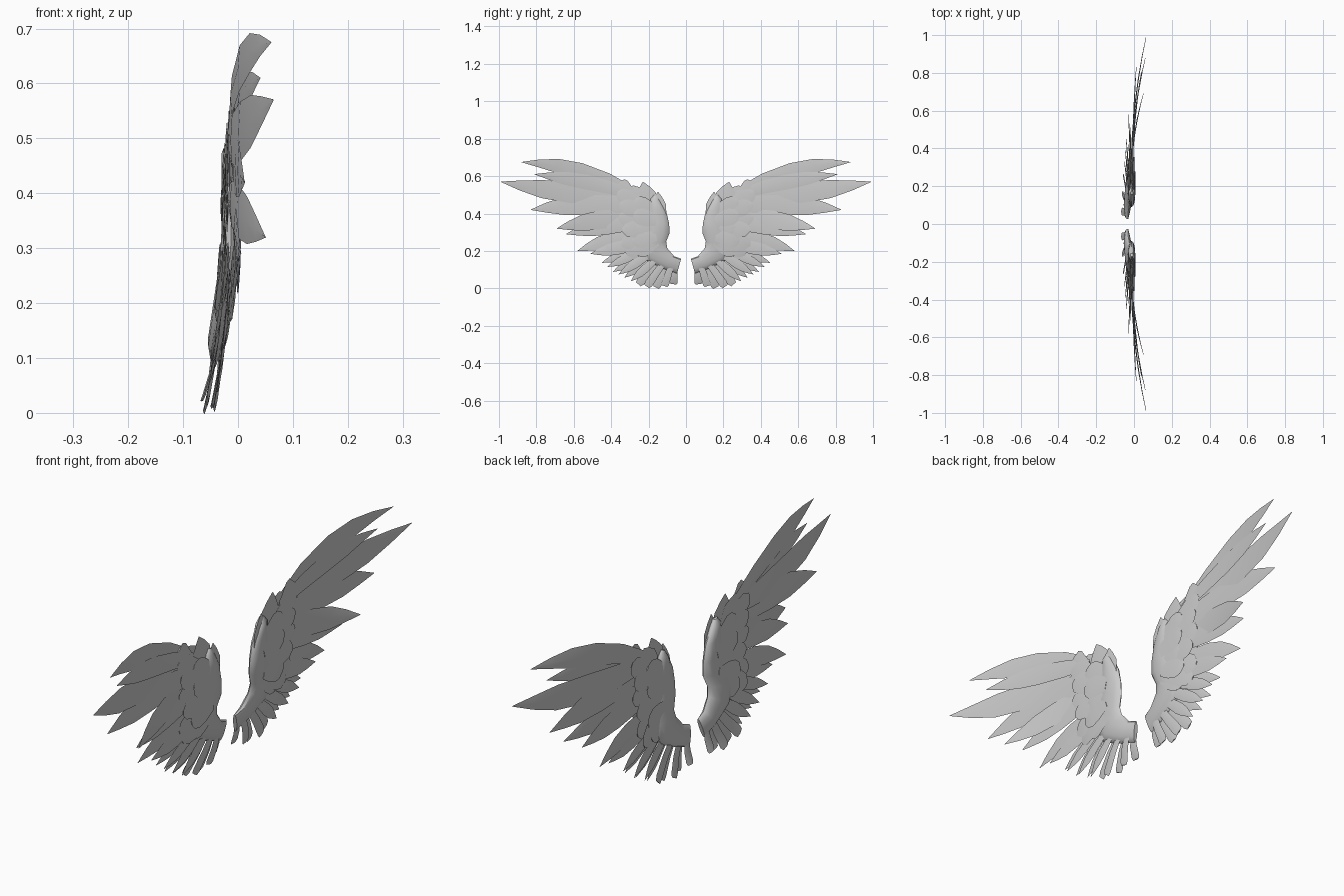
import bpy, bmesh, math
from mathutils import Vector

cube = bpy.data.objects.get("Cube")
if cube:
    bpy.data.objects.remove(cube)

GREY = (0.6, 0.6, 0.6, 1)
mat = bpy.data.materials.new("feather grey")
mat.use_nodes = True
mat.diffuse_color = GREY
mat.node_tree.nodes["Principled BSDF"].inputs["Base Color"].default_value = GREY

# Outline profiles: (distance along the feather, share of full width)
POINTED = [(0, .5), (.25, .85), (.5, 1), (.7, .88), (.86, .48), (1, .02)]
LEAF = [(0, .6), (.4, 1), (.65, .95), (.85, .5), (1, .03)]
ROUNDED = [(0, .6), (.4, .95), (.7, 1), (.9, .75), (1, .25)]
SQUARE = [(0, .7), (.5, .9), (.9, 1), (1, .75)]


def body_x(z):
    """Depth of the wing's middle sheet; the lower part leans back."""
    return -.012 - max(0, .3 - z) * .15


def loft(bm, rings):
    """Skin a list of point rings and cap both ends."""
    rows = [[bm.verts.new(p) for p in ring] for ring in rings]
    n = len(rows[0])
    for a, b in zip(rows, rows[1:]):
        for i in range(n):
            j = (i + 1) % n
            bm.faces.new((a[i], a[j], b[j], b[i]))
    bm.faces.new(rows[0][::-1])
    bm.faces.new(rows[-1])


def feather(bm, root, tip, width, x0, x1, profile, bow=0.0):
    """A thin ridged blade from root to tip, given as (y, z)."""
    a, b = Vector(root), Vector(tip)
    d = (b - a).normalized()
    side = Vector((-d.y, d.x))
    rings = []
    for t, w in profile:
        c = a.lerp(b, t) + side * bow * 4 * t * (1 - t)
        x = x0 + (x1 - x0) * t * t
        e = side * width * w / 2
        h = .001 + .002 * w
        rings.append([(x, c.x - e.x, c.y - e.y), (x + h, c.x, c.y),
                      (x, c.x + e.x, c.y + e.y), (x - h, c.x, c.y)])
    loft(bm, rings)


def finish(bm, name):
    """Turn the mesh into an object mirrored into the opposite wing."""
    bmesh.ops.recalc_face_normals(bm, faces=bm.faces)
    me = bpy.data.meshes.new(name)
    bm.to_mesh(me)
    bm.free()
    me.materials.append(mat)
    ob = bpy.data.objects.new(name, me)
    bpy.context.collection.objects.link(ob)
    mod = ob.modifiers.new("Opposite wing", 'MIRROR')
    mod.use_axis = (False, True, False)
    mod.use_mirror_merge = False
    bpy.ops.object.select_all(action='DESELECT')
    bpy.context.view_layer.objects.active = ob
    ob.select_set(True)
    bpy.ops.object.shade_smooth_by_angle(angle=math.radians(35))


# Arm: smooth flattened band, each station from inner edge to outer edge
ARM = [((.026, .158), (.048, .08)), ((.064, .172), (.12, .105)),
       ((.10, .215), (.215, .15)), ((.106, .25), (.25, .215)),
       ((.088, .295), (.225, .29)), ((.09, .345), (.205, .36)),
       ((.105, .41), (.20, .43)), ((.135, .465), (.19, .48)),
       ((.155, .495), (.172, .50))]
bm = bmesh.new()
rings = []
for k, (inner, outer) in enumerate(ARM):
    a, b = Vector(inner), Vector(outer)
    depth = .018 if 0 < k < len(ARM) - 1 else .008
    ring = []
    for i in range(12):
        u = math.tau * i / 12
        p = a.lerp(b, .5 - .5 * math.cos(u))
        ring.append((body_x(p.y) + depth * math.sin(u), p.x, p.y))
    rings.append(ring)
loft(bm, rings)
finish(bm, "arm")

# Long flight feathers: root, tip, width, tip depth, bow
FLIGHT = [((.27, .51), (.88, .675), .085, .06, .037),
          ((.27, .50), (.81, .61), .08, .04, .014),
          ((.25, .49), (.99, .57), .11, .064, -.018),
          ((.24, .44), (.83, .42), .11, .012, .018),
          ((.22, .39), (.69, .32), .10, .05, .012),
          ((.21, .35), (.64, .29), .09, .005, .012),
          ((.20, .29), (.58, .20), .08, -.03, .015),
          ((.20, .25), (.51, .185), .07, -.02, .0)]
bm = bmesh.new()
for i, (root, tip, w, x1, bow) in enumerate(FLIGHT):
    x0 = body_x(root[1]) + (.004 if i % 2 else -.004)
    feather(bm, root, tip, w, x0, x1, POINTED, bow)
finish(bm, "flight_feathers")

# Short lower feathers hanging from the arm in a fan
LOWER = [(.45, .137), (.42, .115), (.39, .088), (.36, .075), (.33, .057),
         (.295, .038), (.255, .022), (.21, .01), (.16, .004), (.115, .012),
         (.066, .022)]
bm = bmesh.new()
for i, tip in enumerate(LOWER):
    t = i / (len(LOWER) - 1)
    root = (.23 - .17 * t, .22 - .10 * t)
    x0 = body_x(root[1]) + (.006 if i % 2 else -.006)
    x1 = -.034 - .024 * t + (.008 if i % 2 else -.008)
    feather(bm, root, tip, .05 - .008 * t, x0, x1,
            POINTED if i < 6 else SQUARE)
finish(bm, "lower_feathers")

# Crest feathers along the top of the leading edge
bm = bmesh.new()
for root, tip, w, dx, profile in [
        ((.15, .33), (.15, .515), .09, .008, LEAF),
        ((.19, .38), (.23, .568), .115, .002, LEAF),
        ((.22, .42), (.285, .55), .10, -.004, LEAF),
        ((.24, .42), (.355, .565), .08, .004, SQUARE)]:
    feather(bm, root, tip, w, body_x(.4) + dx, body_x(.5) + dx, profile)
finish(bm, "crest_feathers")

# Covert feathers: two overlapping rows on each face of the wing
OUTER = [(.365, .515), (.355, .45), (.36, .38), (.34, .31), (.345, .235),
         (.32, .185)]
INNER = [(.275, .47), (.28, .395), (.265, .325), (.285, .25), (.27, .19)]
for label, face in (("right", -1), ("left", 1)):
    bm = bmesh.new()
    for tips, lift, length in ((OUTER, .008, .19), (INNER, .013, .13)):
        for i, tip in enumerate(tips):
            ang = math.radians(32 - 62 * i / (len(tips) - 1))
            root = (max(tip[0] - length * math.cos(ang), .15),
                    min(max(tip[1] - length * math.sin(ang), .23), .42))
            dx = face * (lift + (.004 if i % 2 else 0))
            feather(bm, root, tip, .09, body_x(root[1]) + dx,
                    body_x(tip[1]) + dx, ROUNDED)
    finish(bm, label + "_coverts")
